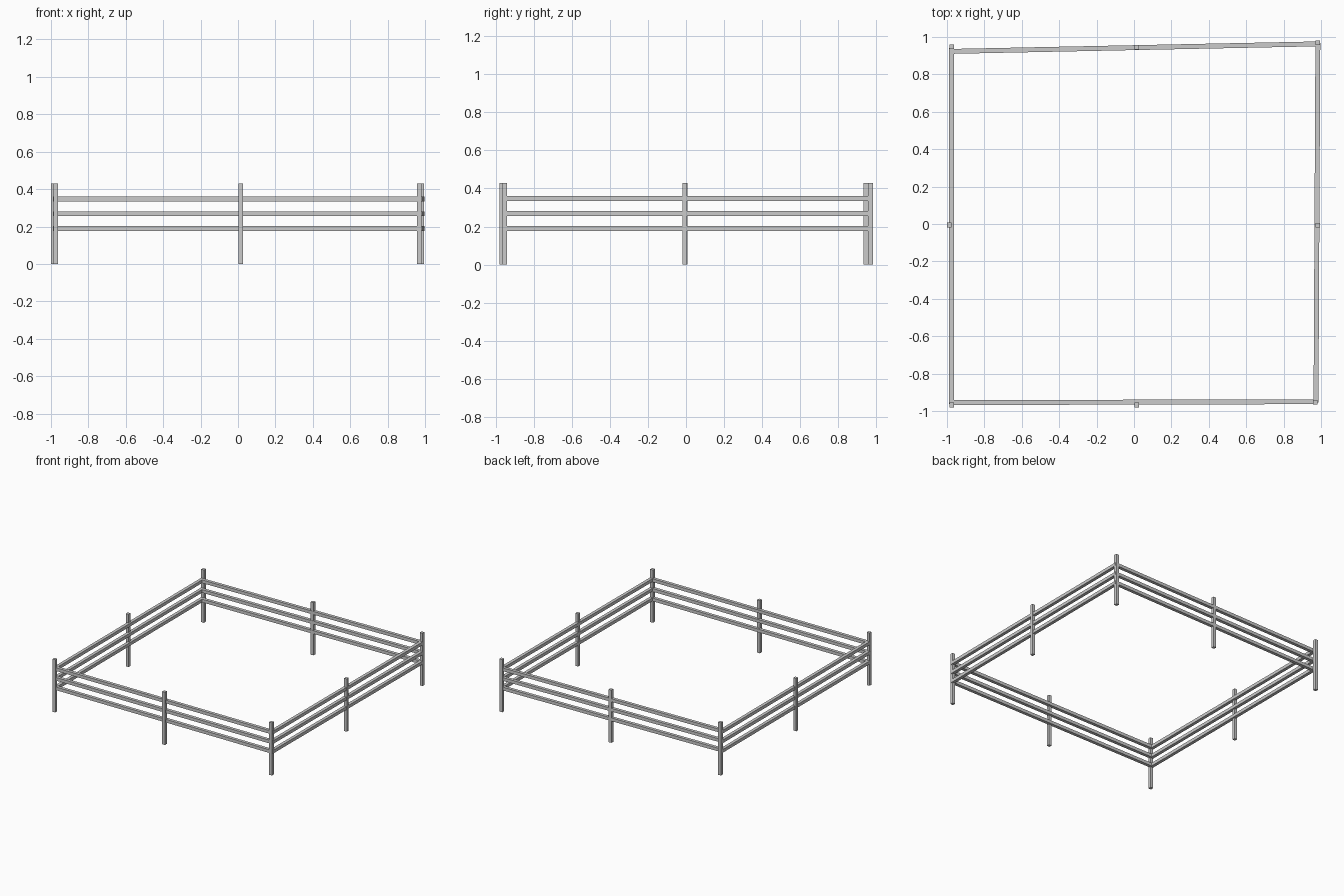
import bpy
from math import atan2, hypot

if "Cube" in bpy.data.objects:
    bpy.data.objects.remove(bpy.data.objects["Cube"])

POST_W, POST_H = 0.025, 0.43
RAIL_W = 0.026
RAIL_HEIGHTS = {"lower": 0.19, "middle": 0.268, "upper": 0.347}


def box(name, centre, size, turn=0.0):
    bpy.ops.mesh.primitive_cube_add(size=1, location=centre, rotation=(0, 0, turn))
    ob = bpy.context.object
    ob.name = name
    ob.scale = size
    bpy.ops.object.transform_apply(location=False, rotation=False, scale=True)
    return ob


def rail(name, start, end, z):
    dx, dy = end[0] - start[0], end[1] - start[1]
    centre = ((start[0] + end[0]) / 2, (start[1] + end[1]) / 2, z)
    return box(name, centre, (hypot(dx, dy), RAIL_W, RAIL_W), atan2(dy, dx))


# Upright posts: four corners and one halfway along each side
posts = {
    "front_left_post": (-0.975, -0.968),
    "front_middle_post": (0.015, -0.968),
    "front_right_post": (0.969, -0.953),
    "right_middle_post": (0.983, -0.007),
    "back_right_post": (0.983, 0.969),
    "back_middle_post": (0.015, 0.945),
    "back_left_post": (-0.975, 0.948),
    "left_middle_post": (-0.987, -0.005),
}
for name, (x, y) in posts.items():
    box(name, (x, y, POST_H / 2), (POST_W, POST_W, POST_H))

# Three horizontal rails on each slightly crooked side
sides = {
    "front": ((-0.975, -0.955), (0.975, -0.95)),
    "right": ((0.973, -0.955), (0.983, 0.969)),
    "back": ((-0.97, 0.923), (0.983, 0.963)),
    "left": ((-0.975, -0.962), (-0.975, 0.942)),
}
for side, (start, end) in sides.items():
    for level, z in RAIL_HEIGHTS.items():
        rail(f"{side}_{level}_rail", start, end, z)
